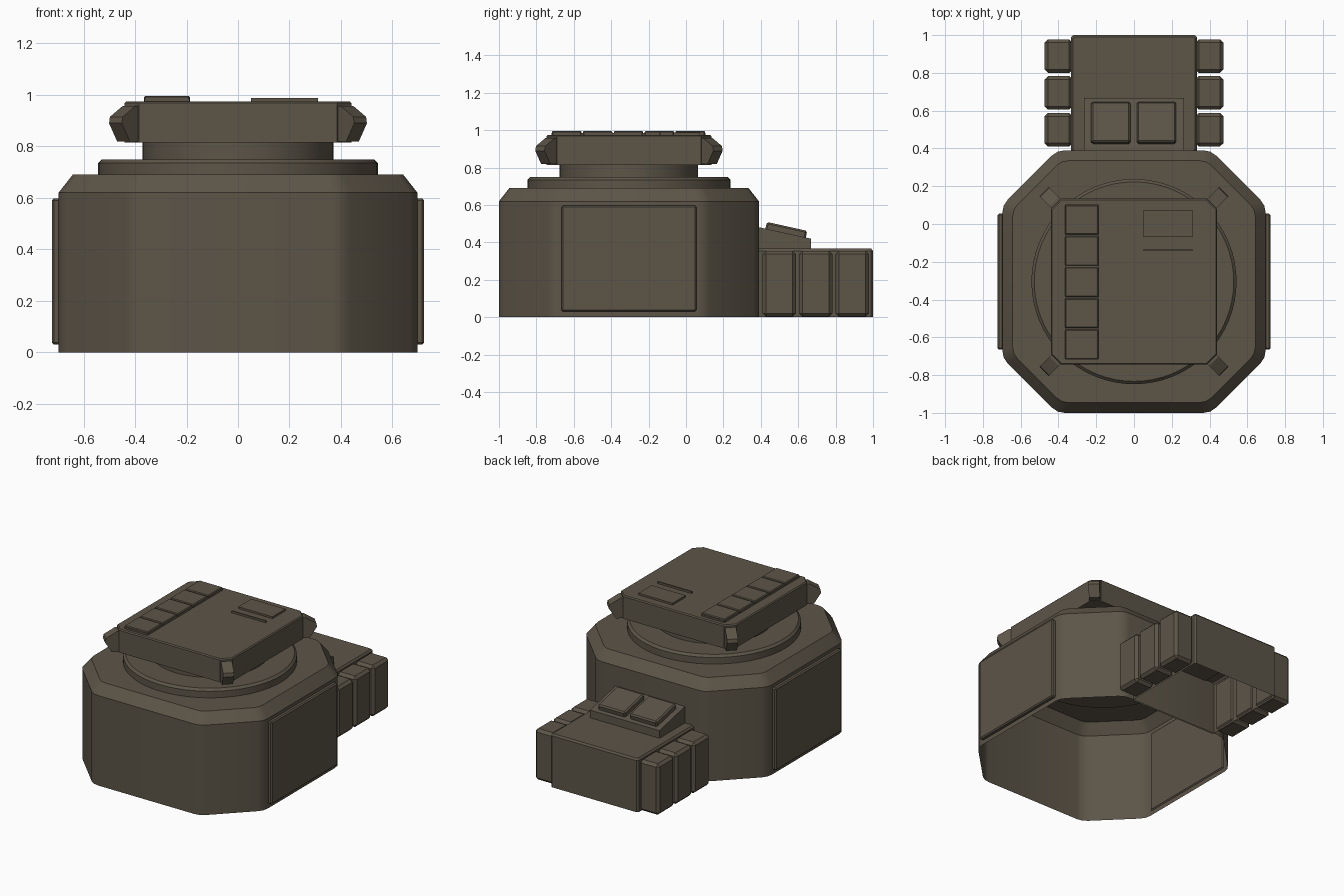
import bpy, bmesh, math
from mathutils import Vector, Matrix

if "Cube" in bpy.data.objects:
    bpy.data.objects.remove(bpy.data.objects["Cube"])

CY = -0.305  # y of the turret axis

paint = bpy.data.materials.new("drab olive brown")
paint.use_nodes = True
colour = (0.108, 0.09, 0.064, 1)
paint.diffuse_color = colour
bsdf = paint.node_tree.nodes["Principled BSDF"]
bsdf.inputs["Base Color"].default_value = colour
bsdf.inputs["Roughness"].default_value = 0.8


def finish(name, bm, matrix=None, bevel=0, segments=1):
    bmesh.ops.recalc_face_normals(bm, faces=bm.faces)
    if bevel:
        bmesh.ops.bevel(bm, geom=bm.edges[:], offset=bevel, segments=segments,
                        affect='EDGES', profile=0.5)
    mesh = bpy.data.meshes.new(name)
    bm.to_mesh(mesh)
    bm.free()
    mesh.materials.append(paint)
    obj = bpy.data.objects.new(name, mesh)
    bpy.context.collection.objects.link(obj)
    if matrix:
        obj.matrix_world = matrix
    bpy.ops.object.select_all(action='DESELECT')
    obj.select_set(True)
    bpy.context.view_layer.objects.active = obj
    bpy.ops.object.shade_smooth_by_angle(angle=math.radians(30))
    return obj


def cut_rect(hx, hy, cut):
    """Rectangle outline with its corners cut at 45 degrees."""
    pts = []
    for sx, sy in ((1, 1), (-1, 1), (-1, -1), (1, -1)):
        a, b = (sx * hx, sy * (hy - cut)), (sx * (hx - cut), sy * hy)
        pts += [a, b] if sx * sy > 0 else [b, a]
    return [Vector(p) for p in pts]


def rounded(pts, r):
    """Replace each corner with a short three-point curve."""
    out = []
    for i, p in enumerate(pts):
        a = p + (pts[i - 1] - p).normalized() * r
        b = p + (pts[(i + 1) % len(pts)] - p).normalized() * r
        out += [a, (a + b + 2 * p) / 4, b]
    return out


def circle(r, n=64):
    return [Vector((r * math.cos(2 * math.pi * i / n), r * math.sin(2 * math.pi * i / n)))
            for i in range(n)]


def loft(name, layers, centre=(0, CY), open_bottom=False):
    """Stack of (outline, z) layers joined by walls."""
    bm = bmesh.new()
    rings = [[bm.verts.new((p.x + centre[0], p.y + centre[1], z)) for p in pts]
             for pts, z in layers]
    for lo, hi in zip(rings, rings[1:]):
        for i in range(len(lo)):
            bm.faces.new((lo[i - 1], lo[i], hi[i], hi[i - 1]))
    bm.faces.new(rings[-1])
    if not open_bottom:
        bm.faces.new(rings[0][::-1])
    return finish(name, bm)


def block(name, x, y, z, bevel=0, matrix=None):
    """Box from its ranges on each axis."""
    bm = bmesh.new()
    bmesh.ops.create_cube(bm, size=1)
    for v in bm.verts:
        v.co = [r[0] + (c + 0.5) * (r[1] - r[0]) for c, r in zip(v.co, (x, y, z))]
    return finish(name, bm, matrix, bevel)


def extrude(name, profile, width, matrix=None):
    """Profile in the yz plane, given thickness along x."""
    bm = bmesh.new()
    ends = [[bm.verts.new((s * width / 2, u, z)) for u, z in profile] for s in (-1, 1)]
    for i in range(len(profile)):
        bm.faces.new((ends[0][i - 1], ends[0][i], ends[1][i], ends[1][i - 1]))
    for end in ends:
        bm.faces.new(end)
    return finish(name, bm, matrix)


# Hull: hollow eight-sided shell with a sloping shoulder
HX, HY, CUT, INSET = 0.697, 0.695, 0.29, 0.055
outer = rounded(cut_rect(HX, HY, CUT), 0.04)
inner = rounded(cut_rect(HX - INSET, HY - INSET, CUT - INSET * (2 - math.sqrt(2))), 0.035)
loft("hull", [(outer, 0), (outer, 0.62), (inner, 0.69)], open_bottom=True)

# Side panels
for side, s in (("left", 1), ("right", -1)):
    block(side + "_side_panel", sorted((s * 0.69, s * 0.723)), (-0.665, 0.055),
          (0.03, 0.598), bevel=0.008)

# Turret ring and neck
loft("turret_ring", [(circle(0.543), 0.685), (circle(0.543), 0.735), (circle(0.528), 0.75)])
loft("turret_neck", [(circle(0.37), 0.74), (circle(0.37), 0.82)])

# Hatch with cut corners and a slightly eased top edge
hatch = cut_rect(0.44, 0.44, 0.055)
loft("hatch", [(hatch, 0.815), (hatch, 0.968), (cut_rect(0.433, 0.433, 0.051), 0.975)])

# Four diagonal corner lugs
lug = [(-0.03, 0.818), (0.045, 0.818), (0.09, 0.89), (0.085, 0.915), (0.015, 0.957), (-0.03, 0.957)]
for i, corner in enumerate(("back_left", "back_right", "front_right", "front_left")):
    turn = Matrix.Rotation(math.radians(90 * i - 45), 4, 'Z')
    reach = Matrix.Translation((0, 0.4125 * math.sqrt(2), 0))
    extrude(corner + "_lug", lug, 0.07, Matrix.Translation((0, CY, 0)) @ turn @ reach)

# Raised strip of five plates, plus a small plate and bar
step = 0.825 / 5
for i in range(5):
    y = -0.72 + i * step
    block(f"strip_plate_{i + 1}", (-0.365, -0.187), (y + 0.004, y + step - 0.004),
          (0.965, 0.996), bevel=0.005)
block("strip_base", (-0.363, -0.189), (-0.718, 0.103), (0.965, 0.985))
block("hatch_plate", (0.05, 0.31), (-0.068, 0.075), (0.965, 0.988))
block("hatch_bar", (0.05, 0.31), (-0.143, -0.133), (0.965, 0.988))

# Rear box, open underneath
box = cut_rect(0.333, 0.31, 0.01)
loft("rear_box", [(box, 0), (box, 0.355), (cut_rect(0.323, 0.3, 0.006), 0.367)],
     centre=(0, 0.69), open_bottom=True)

# Three pods on each side of the rear box
for side, s in (("left", 1), ("right", -1)):
    for i in range(3):
        y = 0.41 + i * 0.195
        block(f"{side}_pod_{i + 1}", sorted((s * 0.325, s * 0.473)), (y, y + 0.178),
              (0.003, 0.355), bevel=0.018)

# Sloping console with two keys
extrude("console", [(0.36, 0.36), (0.667, 0.36), (0.667, 0.42), (0.36, 0.488)], 0.53)
tilt = Matrix.Translation((0, 0.53, 0.45)) @ Matrix.Rotation(math.radians(-12.5), 4, 'X')
for side, x in (("left", (0.015, 0.223)), ("right", (-0.227, -0.019))):
    block(side + "_key", x, (-0.108, 0.113), (-0.01, 0.037), bevel=0.009, matrix=tilt)
